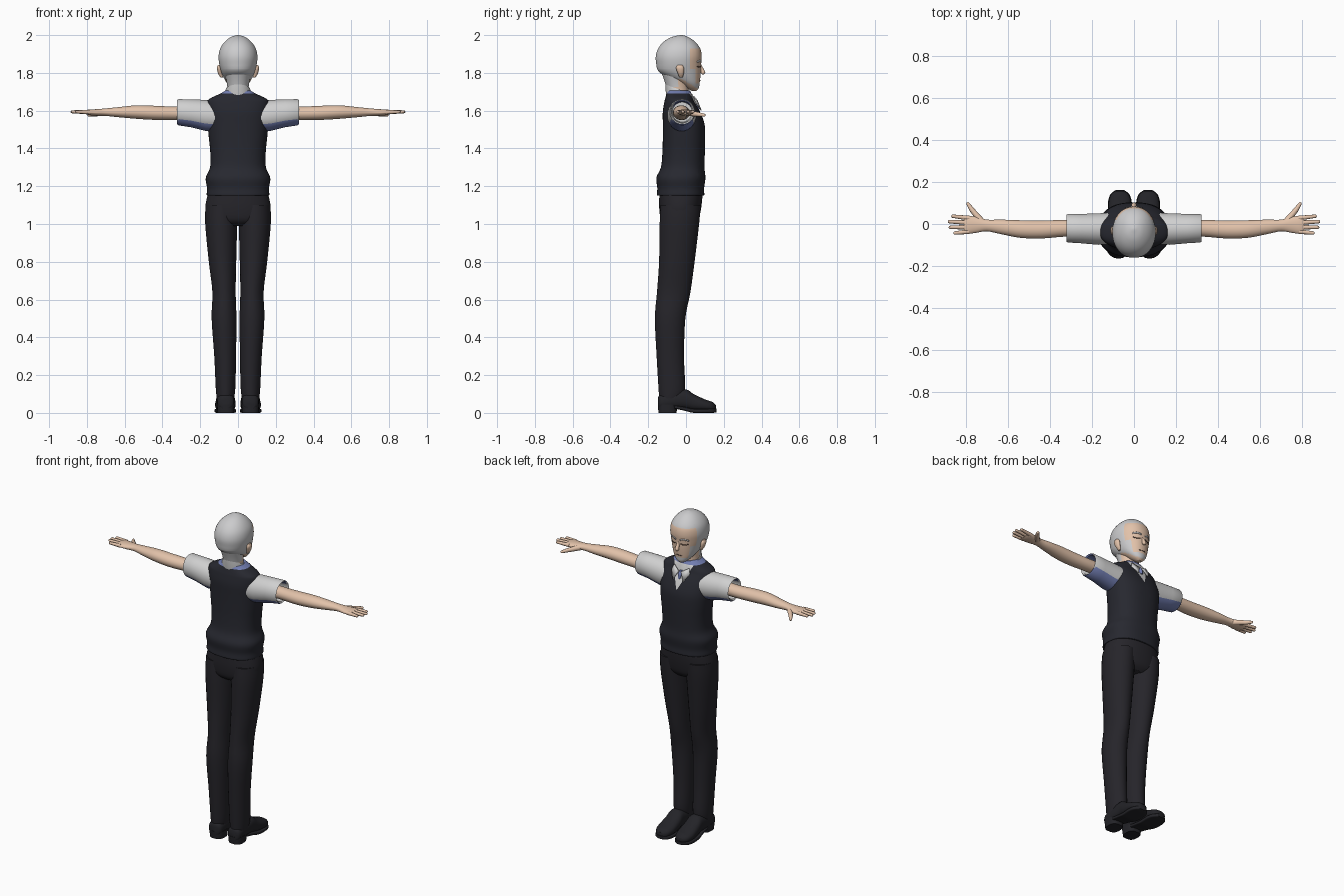
import bpy, bmesh, math
from mathutils import Vector
from mathutils.bvhtree import BVHTree

cube = bpy.data.objects.get("Cube")
if cube:
    bpy.data.objects.remove(cube)


def material(name, r, g, b):
    m = bpy.data.materials.new(name)
    m.use_nodes = True
    m.diffuse_color = (r, g, b, 1)
    node = next(n for n in m.node_tree.nodes if n.type == 'BSDF_PRINCIPLED')
    node.inputs["Base Color"].default_value = (r, g, b, 1)
    node.inputs["Roughness"].default_value = 0.8
    return m


HAIR = material("silver hair", .6, .6, .61)
SKIN = material("skin", .76, .54, .4)
SHIRT = material("shirt white", .63, .63, .63)
BLUE = material("shirt blue", .17, .21, .45)
VEST = material("vest charcoal", .02, .021, .029)
TROUSER = material("trouser black", .019, .018, .023)
SHOE = material("shoe black", .017, .017, .021)
LINE = material("lash brown", .12, .07, .05)

AXES = {'X': (0, 1, 2), 'Y': (1, 0, 2), 'Z': (2, 0, 1)}


def smooth_rows(rows, steps):
    """Catmull-Rom interpolation between section rows."""
    pts = [Vector(r) for r in rows]
    pts = [pts[0]] + pts + [pts[-1]]
    out = []
    for a, b, c, d in zip(pts, pts[1:], pts[2:], pts[3:]):
        for s in range(steps):
            t = s / steps
            out.append((b * 2 + (c - a) * t + (a * 2 - b * 5 + c * 4 - d) * t ** 2
                        + (b * 3 - a - c * 3 + d) * t ** 3) / 2)
    return out + [pts[-1]]


def loft(axis, rows, steps=4, sides=32, power=2.0):
    """Skin superellipse sections: (position, centre, half width, low, high)."""
    i, j, k = AXES[axis]
    bm = bmesh.new()
    rings = []
    for pos, mid, half, low, high in smooth_rows(rows, steps):
        ring = []
        for n in range(sides):
            a = math.tau * (n + .5) / sides
            c, s = math.cos(a), math.sin(a)
            co = Vector((0, 0, 0))
            co[i] = pos
            co[j] = mid + half * math.copysign(abs(c) ** (2 / power), c)
            co[k] = (low + high) / 2 + (high - low) / 2 * math.copysign(abs(s) ** (2 / power), s)
            ring.append(bm.verts.new(co))
        rings.append(ring)
    for p, q in zip(rings, rings[1:]):
        for n in range(sides):
            m = (n + 1) % sides
            bm.faces.new((p[n], p[m], q[m], q[n]))
    bm.faces.new(rings[0])
    bm.faces.new(rings[-1])
    bmesh.ops.recalc_face_normals(bm, faces=bm.faces)
    return bm


def cut(bm, point, normal):
    geom = bm.verts[:] + bm.edges[:] + bm.faces[:]
    bmesh.ops.bisect_plane(bm, geom=geom, dist=1e-5, plane_co=point, plane_no=normal)


def limb(bm, start, end, r0, r1):
    """Tapered segment with a rounded tip."""
    start, end = Vector(start), Vector(end)
    d = end - start
    mat = d.to_track_quat('Z', 'Y').to_matrix().to_4x4()
    mat.translation = (start + end) / 2
    bmesh.ops.create_cone(bm, cap_ends=True, segments=12, radius1=r0, radius2=r1,
                          depth=d.length, matrix=mat)
    mat.translation = end
    bmesh.ops.create_uvsphere(bm, u_segments=12, v_segments=8, radius=r1, matrix=mat)


def finish(bm, name, mats, rule=None, mirror=False, angle=40, thick=0):
    bm.normal_update()
    for f in bm.faces:
        if rule:
            f.material_index = mats.index(rule(f.calc_center_median(), f.normal))
    mesh = bpy.data.meshes.new(name)
    bm.to_mesh(mesh)
    bm.free()
    for m in mats:
        mesh.materials.append(m)
    ob = bpy.data.objects.new(name, mesh)
    bpy.context.collection.objects.link(ob)
    bpy.ops.object.select_all(action='DESELECT')
    ob.select_set(True)
    bpy.context.view_layer.objects.active = ob
    bpy.ops.object.shade_smooth_by_angle(angle=math.radians(angle))
    if thick:
        ob.modifiers.new("thickness", 'SOLIDIFY').thickness = thick
    if mirror:
        ob.modifiers.new("mirror", 'MIRROR')
    return ob


# Head: skull with hair, face and beard areas
head = loft('Z', [(1.705, 0, .012, .03, .055), (1.72, 0, .035, 0, .068), (1.745, 0, .058, -.04, .072),
                  (1.775, 0, .076, -.1, .076), (1.81, 0, .09, -.147, .079), (1.85, 0, .1, -.158, .08),
                  (1.89, 0, .103, -.16, .083), (1.93, 0, .094, -.147, .075), (1.965, 0, .07, -.118, .048),
                  (1.99, 0, .038, -.075, .012), (2, 0, .006, -.03, -.02)], sides=48, power=2.1)
for z in (1.93, 1.82, 1.745):
    cut(head, (0, 0, z), (0, 0, 1))
for y in (.02, .05):
    cut(head, (0, y, 0), (0, 1, 0))


def head_colour(c, n):
    if n.z < -.6 and c.z < 1.77:
        return SKIN
    if c.z > 1.93 or c.y < .02 or c.z < 1.745 or (c.y < .05 and c.z < 1.82):
        return HAIR
    return SKIN


face_tree = BVHTree.FromBMesh(head)
finish(head, "head", [HAIR, SKIN], head_colour)


def face_strip(name, mat, x0, x1, z, bow, height, mirror=True):
    """Thin painted strip that follows the face."""
    bm = bmesh.new()
    pairs = []
    for i in range(9):
        t = i / 8
        x, h = x0 + (x1 - x0) * t, z + bow * math.sin(math.pi * t)
        pair = []
        for dz in (-height / 2, height / 2):
            hit = face_tree.ray_cast(Vector((x, 1, h + dz)), Vector((0, -1, 0)))[0]
            pair.append(bm.verts.new(hit + Vector((0, .002, 0))))
        pairs.append(pair)
    for a, b in zip(pairs, pairs[1:]):
        bm.faces.new((a[1], b[1], b[0], a[0]))
    finish(bm, name, [mat], mirror=mirror, thick=.002)


face_strip("closed_eye", LINE, .018, .058, 1.835, -.005, .005)
face_strip("eyebrow", HAIR, .014, .062, 1.858, .006, .009)
face_strip("mouth", LINE, -.022, .022, 1.758, .002, .003, mirror=False)

nose = bmesh.new()
limb(nose, (0, .072, 1.845), (0, .09, 1.803), .007, .012)
finish(nose, "nose", [SKIN])

ear = loft('Z', [(1.775, .085, .006, -.035, -.018), (1.795, .094, .011, -.043, -.012),
                 (1.825, .1, .012, -.053, -.01), (1.842, .1, .006, -.045, -.02)], sides=16)
finish(ear, "ear", [SKIN], mirror=True)

# Neck with the hair at the nape
neck = loft('Z', [(1.64, 0, .062, -.1, .025), (1.7, 0, .056, -.1, .015),
                  (1.75, 0, .06, -.112, .015), (1.8, 0, .07, -.13, .02)])
finish(neck, "neck", [SKIN, HAIR], lambda c, n: HAIR if c.z > 1.73 and c.y < -.045 else SKIN)

# Shirt collar, tilted down at the front
collar = loft('Z', [(1.645, 0, .077, -.105, .055), (1.655, 0, .078, -.107, .055),
                    (1.7, 0, .064, -.11, .033), (1.695, 0, .058, -.1, .027),
                    (1.66, 0, .057, -.095, .025)], steps=1)
for v in collar.verts:
    v.co.z -= .35 * v.co.y
finish(collar, "collar", [SHIRT])

# Knitted vest with a V neck showing the shirt
vest = loft('Z', [(1.15, 0, .158, -.15, .09), (1.155, 0, .166, -.155, .097), (1.19, 0, .164, -.152, .096),
                  (1.245, 0, .171, -.157, .103), (1.3, 0, .148, -.133, .098), (1.38, 0, .147, -.125, .1),
                  (1.46, 0, .155, -.123, .102), (1.53, 0, .161, -.123, .098), (1.595, 0, .164, -.123, .074),
                  (1.645, 0, .163, -.115, .046), (1.665, 0, .148, -.11, .038), (1.69, 0, .095, -.103, .03),
                  (1.707, 0, .066, -.1, .02)], sides=48, power=2.4)
V_BOTTOM, V_SLOPE = 1.545, .46
for side in (-1, 1):
    cut(vest, (0, 0, V_BOTTOM), (side, 0, -V_SLOPE))
cut(vest, (0, 0, 1.69), (0, 0, 1))


def vest_colour(c, n):
    if c.z > 1.69:
        return BLUE
    if c.y > -.02 and abs(c.x) < V_SLOPE * (c.z - V_BOTTOM):
        return SHIRT
    return VEST


finish(vest, "vest", [VEST, SHIRT, BLUE], vest_colour)

# Collar points and the blue knot between them
flap = bmesh.new()
flap.faces.new([flap.verts.new(p) for p in ((.008, .057, 1.65), (.034, .077, 1.6),
                                            (.062, .048, 1.645), (.05, .038, 1.675))])
finish(flap, "collar_point", [SHIRT], mirror=True, thick=.006)
knot = loft('Z', [(1.61, 0, .006, .06, .074), (1.635, 0, .012, .045, .07),
                  (1.655, 0, .008, .035, .06)], sides=12)
finish(knot, "collar_knot", [BLUE])

# Short sleeves, open at the cuff, blue underneath
sleeve = loft('X', [(.12, -.022, .075, 1.49, 1.65), (.17, -.024, .075, 1.492, 1.657),
                    (.25, -.022, .07, 1.512, 1.66), (.315, -.02, .068, 1.522, 1.661),
                    (.322, -.02, .064, 1.528, 1.657), (.316, -.02, .058, 1.535, 1.65),
                    (.26, -.02, .052, 1.54, 1.645)], steps=1, sides=40)
finish(sleeve, "sleeve", [SHIRT, BLUE], lambda c, n: BLUE if n.z < -.5 else SHIRT, mirror=True)

# Bare arms running into flat palms
arm = loft('X', [(.24, -.02, .038, 1.55, 1.625), (.34, -.021, .04, 1.55, 1.622),
                 (.44, -.026, .043, 1.551, 1.626), (.54, -.024, .042, 1.557, 1.628),
                 (.63, -.014, .035, 1.565, 1.619), (.7, -.007, .028, 1.572, 1.612),
                 (.75, -.004, .038, 1.573, 1.608), (.79, -.004, .043, 1.577, 1.606),
                 (.81, -.004, .038, 1.583, 1.602)], sides=28)
finish(arm, "arm", [SKIN], mirror=True)
fingers = bmesh.new()
for base_y, tip_x, tip_y in ((.028, .862, .037), (.006, .878, .011), (-.015, .874, -.016), (-.036, .852, -.043)):
    limb(fingers, (.785, base_y, 1.592), (tip_x, tip_y, 1.594), .0115, .008)
limb(fingers, (.725, .012, 1.588), (.77, .066, 1.58), .016, .012)
limb(fingers, (.77, .066, 1.58), (.79, .096, 1.576), .012, .008)
finish(fingers, "fingers", [SKIN], mirror=True)

# Trousers: seat and two legs
seat = loft('Z', [(.99, 0, .1, -.1, .04), (1.02, 0, .16, -.132, .066), (1.08, 0, .174, -.142, .08),
                  (1.14, 0, .165, -.142, .087), (1.17, 0, .155, -.14, .087)], power=2.3)
finish(seat, "trouser_seat", [TROUSER])
leg = loft('Z', [(.075, .067, .045, -.142, -.02), (.13, .066, .052, -.146, -.004), (.3, .068, .058, -.156, -.01),
                 (.5, .074, .066, -.165, -.003), (.64, .074, .062, -.154, .024), (.8, .082, .073, -.143, .046),
                 (1, .089, .085, -.14, .07), (1.1, .088, .084, -.135, .078)], sides=28)
finish(leg, "trouser_leg", [TROUSER], mirror=True)

# Shoes: upper, sole and heel
upper = loft('Y', [(-.147, .065, .025, .02, .085), (-.13, .065, .043, .015, .1), (-.06, .066, .047, .02, .115),
                   (0, .066, .048, .018, .125), (.04, .066, .052, .01, .1), (.1, .067, .054, .008, .072),
                   (.14, .067, .043, .008, .058), (.158, .067, .02, .012, .042)], sides=24, power=2.4)
finish(upper, "shoe_upper", [SHOE], mirror=True)
sole = loft('Y', [(-.06, .066, .044, .022, .04), (-.01, .066, .047, .012, .032), (.04, .066, .054, 0, .022),
                  (.1, .067, .057, 0, .022), (.14, .067, .046, 0, .022), (.162, .067, .02, .003, .022)],
            sides=24, power=5)
finish(sole, "shoe_sole", [SHOE], mirror=True)
heel = loft('Z', [(0, .065, .043, -.146, -.05), (.045, .065, .046, -.149, -.045)], steps=1, power=2.8)
finish(heel, "shoe_heel", [SHOE], mirror=True)
